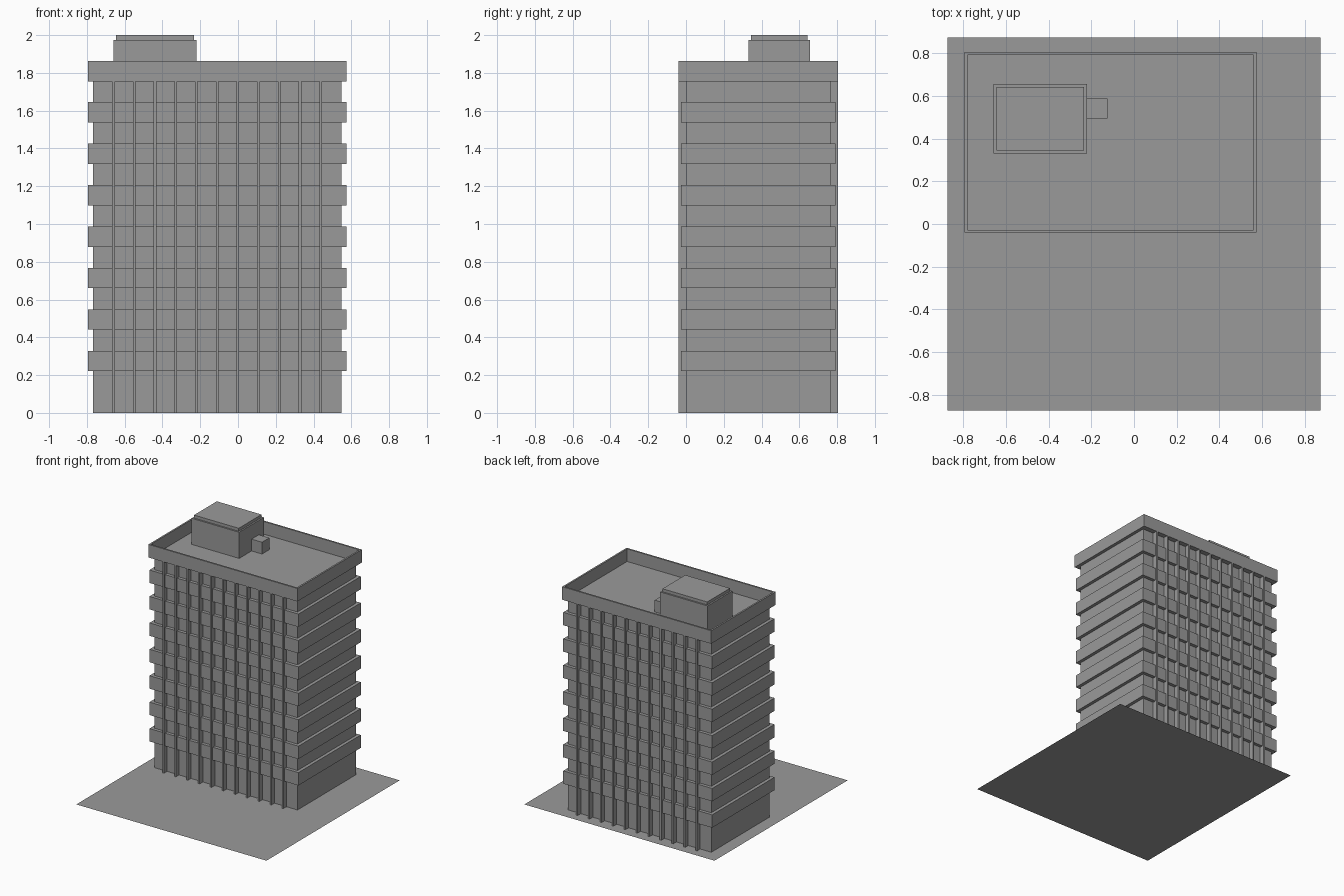
import bpy, bmesh

if "Cube" in bpy.data.objects:
    bpy.data.objects.remove(bpy.data.objects["Cube"])

# mid-dark grey used on every part
grey = bpy.data.materials.new("dark_grey")
grey.diffuse_color = (0.323, 0.323, 0.323, 1)
grey.use_nodes = True
grey.node_tree.nodes["Principled BSDF"].inputs["Base Color"].default_value = grey.diffuse_color

def finish(name, bm):
    me = bpy.data.meshes.new(name)
    bm.to_mesh(me)
    bm.free()
    me.materials.append(grey)
    ob = bpy.data.objects.new(name, me)
    bpy.context.collection.objects.link(ob)
    return ob

def box(name, x0, x1, y0, y1, z0, z1):
    bm = bmesh.new()
    bmesh.ops.create_cube(bm, size=1)
    for v in bm.verts:
        v.co.x = x1 if v.co.x > 0 else x0
        v.co.y = y1 if v.co.y > 0 else y0
        v.co.z = z1 if v.co.z > 0 else z0
    return finish(name, bm)

def ring(name, outer, inner, z0, z1):
    # rectangular wall loop with open middle
    bm = bmesh.new()
    loops = []
    for (x0, x1, y0, y1), z in ((outer, z0), (outer, z1), (inner, z1), (inner, z0)):
        loops.append([bm.verts.new((x, y, z)) for x, y in
                      ((x0, y0), (x1, y0), (x1, y1), (x0, y1))])
    for k in range(4):
        a, b = loops[k], loops[(k + 1) % 4]
        for i in range(4):
            j = (i + 1) % 4
            bm.faces.new((a[i], a[j], b[j], b[i]))
    return finish(name, bm)

FLOOR = 0.2195
ROOF = 1.758
CORE = (-0.768, 0.547, 0.0, 0.765)
BAND = (-0.795, 0.574, -0.027, 0.792)

# flat site plate
bm = bmesh.new()
bmesh.ops.create_grid(bm, x_segments=1, y_segments=1, size=0.874)
finish("site_plate", bm)

# tower body
box("tower_core", *CORE, 0, ROOF)

# spandrel bands around each floor
for i in range(7):
    z = 0.221 + FLOOR * i
    ring(f"floor_band_{i + 1}", BAND, CORE, z, z + 0.107)

# vertical fins on front and back
for i in range(11):
    x = -0.659 + 0.1097 * i
    box(f"front_fin_{i + 1}", x - 0.007, x + 0.007, -0.041, 0.0, 0, ROOF)
    box(f"back_fin_{i + 1}", x - 0.007, x + 0.007, 0.765, 0.806, 0, ROOF)

# roof slab and parapet
OUT = (-0.795, 0.574, -0.041, 0.806)
INN = (-0.781, 0.56, -0.027, 0.792)
ring("parapet", OUT, INN, ROOF, 1.863)
box("roof_slab", *OUT, ROOF - 0.003, ROOF)

# rooftop machine room, its cap and small side unit
box("machine_room", -0.658, -0.221, 0.331, 0.656, ROOF, 1.975)
box("machine_room_cap", -0.645, -0.234, 0.344, 0.643, 1.975, 2.0)
box("side_unit", -0.221, -0.125, 0.494, 0.589, ROOF, 1.856)
